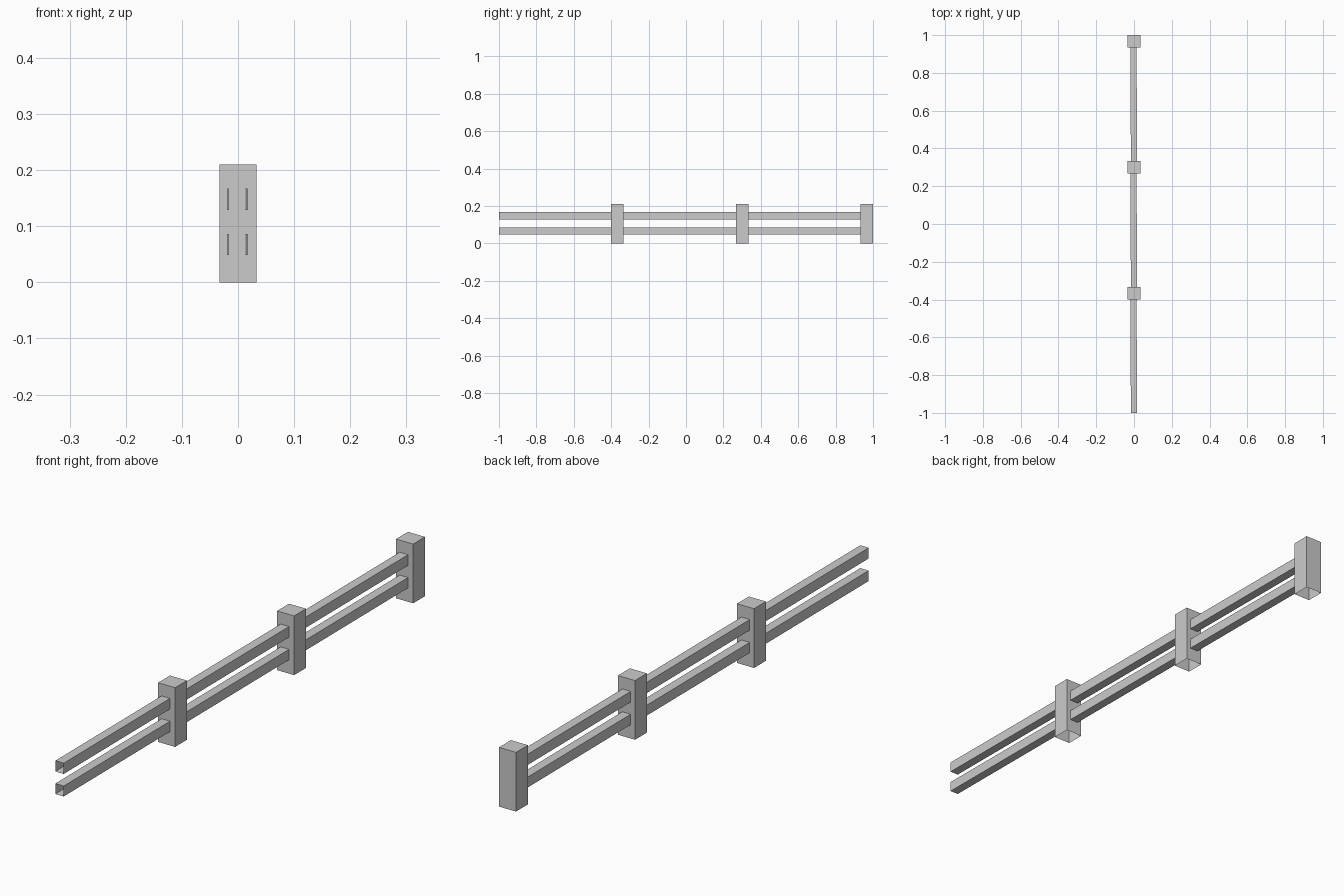
import bpy
import bmesh

if "Cube" in bpy.data.objects:
    bpy.data.objects.remove(bpy.data.objects["Cube"])

PITCH = 2 / 3       # spacing of the fence bays
POST = 1 / 15       # post width
HALF_RAIL = 0.0165
SKEW = -0.003       # sideways drift of a rail along its length


def open_box(name, lo, hi, open_axis, open_signs):
    """Box with the faces on the given axis and sides removed."""
    bm = bmesh.new()
    bmesh.ops.create_cube(bm, size=1)
    gone = [f for f in bm.faces
            if any(f.normal[open_axis] * s > 0.9 for s in open_signs)]
    bmesh.ops.delete(bm, geom=gone, context='FACES_ONLY')
    for v in bm.verts:
        v.co = [l + (c + 0.5) * (h - l) for c, l, h in zip(v.co, lo, hi)]
    mesh = bpy.data.meshes.new(name)
    bm.to_mesh(mesh)
    bm.free()
    obj = bpy.data.objects.new(name, mesh)
    bpy.context.collection.objects.link(obj)
    return obj


for i in range(3):
    start = -1 + i * PITCH
    end = start + PITCH
    face = end - POST

    # Post, open underneath
    open_box(f"post_{i + 1}", (-POST / 2, face, 0), (POST / 2, end, 0.21), 2, (-1,))

    # Two hollow rails, open at both ends and slightly skewed
    for label, z0, z1 in (("lower", 0.049, 0.086), ("upper", 0.129, 0.167)):
        rail = open_box(f"{label}_rail_{i + 1}", (-HALF_RAIL, start, z0),
                        (HALF_RAIL, face, z1), 1, (-1, 1))
        for v in rail.data.vertices:
            v.co.x += SKEW * (v.co.y - start) / (face - start)
